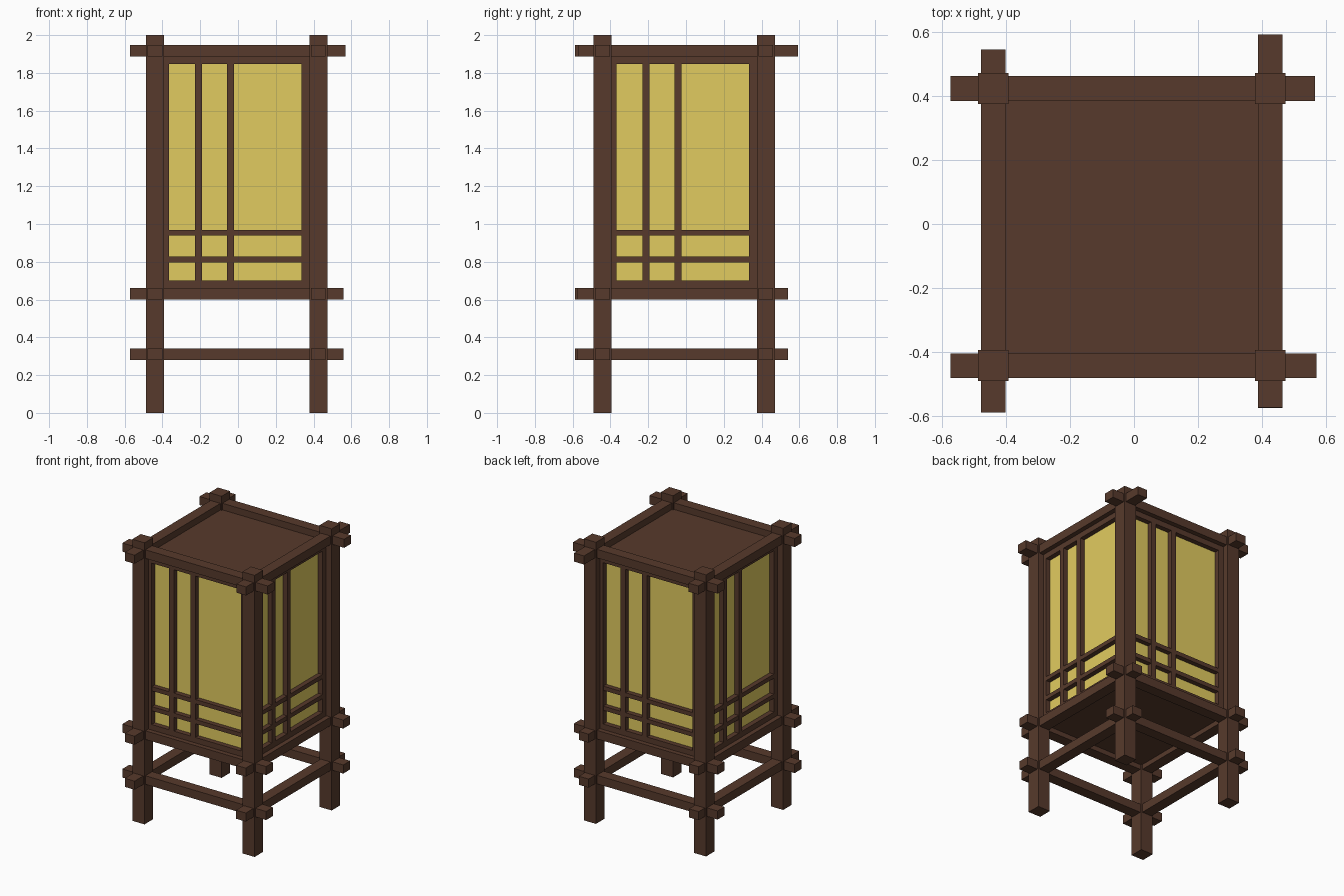
import bpy, math
from mathutils import Matrix, Vector

if "Cube" in bpy.data.objects:
    bpy.data.objects.remove(bpy.data.objects["Cube"])

CX, CY = -0.007, -0.0095   # plan centre of the post square
R = 0.4325                 # distance from centre to post axis
P, Q = 0.048, 0.0385       # half widths of posts and rails


def material(name, rgb):
    m = bpy.data.materials.new(name)
    m.diffuse_color = (*rgb, 1)
    m.use_nodes = True
    m.node_tree.nodes["Principled BSDF"].inputs["Base Color"].default_value = m.diffuse_color
    return m


wood = material("dark wood", (0.095, 0.042, 0.025))
paper = material("yellow paper", (0.755, 0.6, 0.115))
FACES = [(0, 2, 3, 1), (4, 5, 7, 6), (0, 1, 5, 4), (2, 6, 7, 3), (0, 4, 6, 2), (1, 3, 7, 5)]


def box(name, lo, hi, mat=wood, mtx=Matrix()):
    """Box from its low and high corners, optionally turned by a matrix."""
    pts = [mtx @ Vector((x, y, z)) for z in (lo[2], hi[2])
           for y in (lo[1], hi[1]) for x in (lo[0], hi[0])]
    me = bpy.data.meshes.new(name)
    me.from_pydata(pts, [], FACES)
    me.materials.append(mat)
    ob = bpy.data.objects.new(name, me)
    bpy.context.collection.objects.link(ob)
    return ob


# Corner posts
for sx in (-1, 1):
    for sy in (-1, 1):
        x, y = CX + sx * R, CY + sy * R
        box("corner_post", (x - P, y - P, 0), (x + P, y + P, 2))

# Projecting rails at three levels: (start, end) for front, back, left, right
low = [(-.572, .558), (-.572, .558), (-.588, .54), (-.575, .54)]
top = [(-.572, .57), (-.572, .565), (-.588, .545), (-.572, .592)]
for name, z0, z1, spans in (("lower_rail", .281, .342, low),
                            ("middle_rail", .60, .661, low),
                            ("top_rail", 1.886, 1.947, top)):
    for i, (a, b) in enumerate(spans):
        s = R if i % 2 else -R
        if i < 2:
            box("x_" + name, (a, CY + s - Q, z0), (b, CY + s + Q, z1))
        else:
            box("y_" + name, (CX + s - Q, a, z0), (CX + s + Q, b, z1))

# Four identical lattice screens, turned around the centre
out, inn = -R - .005, -R + .038      # outer and inner faces of the lattice
L, T = -.358, .344                   # left and right edges of the opening
for i in range(4):
    m = Matrix.Translation((CX, CY, 0)) @ Matrix.Rotation(i * math.pi / 2, 4, 'Z')
    # outer frame
    box("left_stile", (-.39, out, .66), (L, inn, 1.887), wood, m)
    box("right_stile", (T, out, .66), (.39, inn, 1.887), wood, m)
    box("screen_sill", (L, out, .66), (T, inn, .70), wood, m)
    box("screen_head", (L, out, 1.846), (T, inn, 1.887), wood, m)
    # lattice bars
    for x in (-.202, -.033):
        box("upright_bar", (x - .019, out, .70), (x + .019, inn, 1.846), wood, m)
    for z in (.812, .954):
        box("cross_bar", (L, out + .001, z - .015), (T, inn, z + .015), wood, m)
    # paper
    box("paper_panel", (L, -R + .03, .70), (T, -R + .04, 1.846), paper, m)

# Roof and floor boards
e = R - Q
for name, z0, z1 in (("roof_board", 1.875, 1.90), ("floor_board", .635, .66)):
    box(name, (CX - e, CY - e, z0), (CX + e, CY + e, z1))
